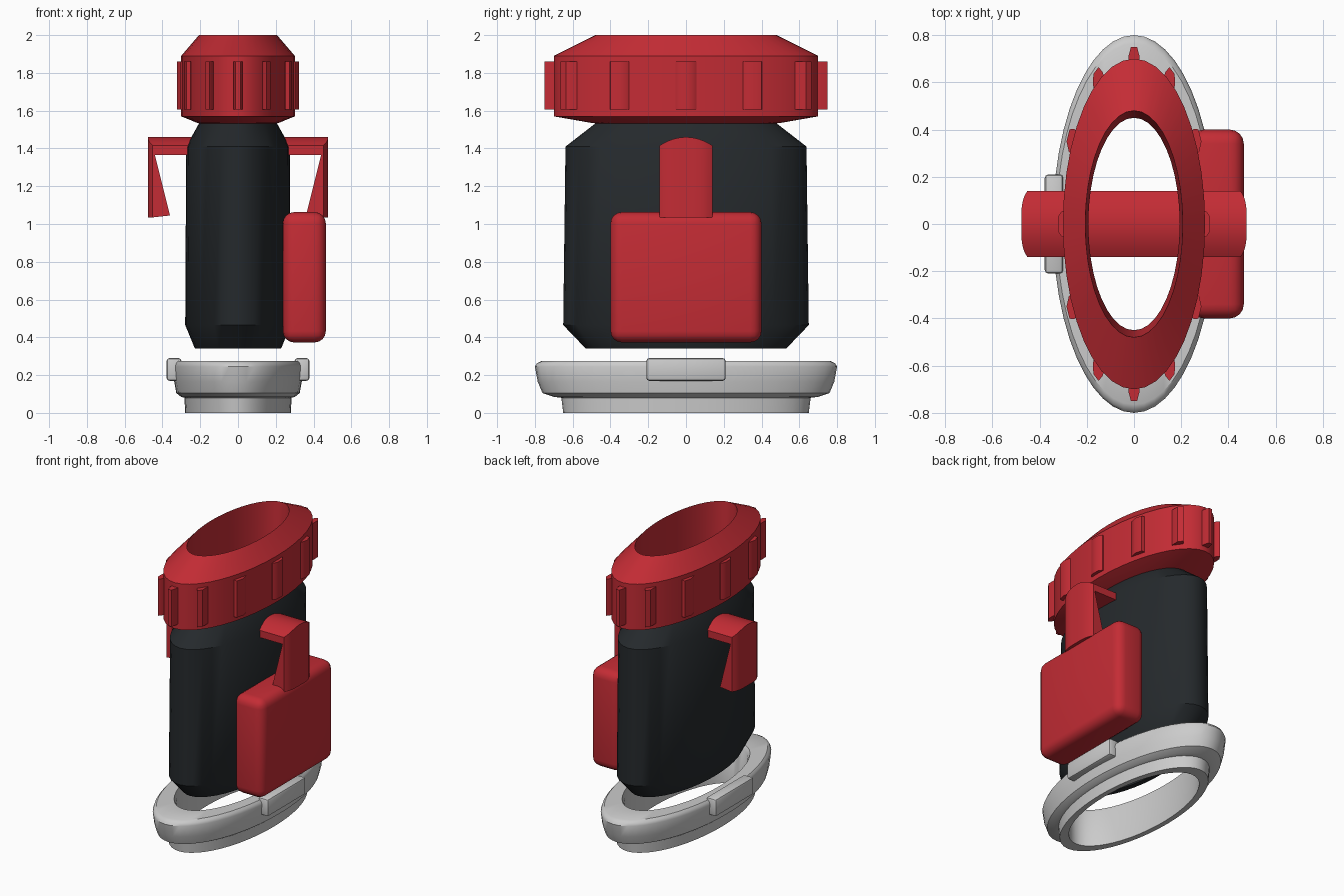
import bpy, bmesh, math

if "Cube" in bpy.data.objects:
    bpy.data.objects.remove(bpy.data.objects["Cube"])

RATIO = 0.43   # width / depth of every oval section


def material(name, rgb):
    m = bpy.data.materials.new(name)
    m.diffuse_color = (*rgb, 1)
    m.use_nodes = True
    m.node_tree.nodes["Principled BSDF"].inputs["Base Color"].default_value = m.diffuse_color
    return m


RED = material("red", (0.55, 0.025, 0.035))
DARK = material("charcoal", (0.018, 0.022, 0.025))


def finish(bm, name, mat=None, angle=35):
    bmesh.ops.recalc_face_normals(bm, faces=bm.faces)
    me = bpy.data.meshes.new(name)
    bm.to_mesh(me)
    bm.free()
    ob = bpy.data.objects.new(name, me)
    bpy.context.collection.objects.link(ob)
    if mat:
        me.materials.append(mat)
    bpy.ops.object.select_all(action='DESELECT')
    ob.select_set(True)
    bpy.context.view_layer.objects.active = ob
    bpy.ops.object.shade_smooth_by_angle(angle=math.radians(angle))
    return ob


def oval_lathe(name, profile, mat=None, n=40):
    """Spin a closed (radius, z) profile and squash it into an oval tube."""
    bm = bmesh.new()
    rings = []
    for i in range(n):
        a = 2 * math.pi * i / n
        rings.append([bm.verts.new((RATIO * r * math.cos(a), r * math.sin(a), z))
                      for r, z in profile])
    k = len(profile)
    for i in range(n):
        p, q = rings[i], rings[(i + 1) % n]
        for j in range(k):
            bm.faces.new((p[j], q[j], q[(j + 1) % k], p[(j + 1) % k]))
    return finish(bm, name, mat)


def loft(name, sections, mat=None):
    """Skin matching closed sections and cap both ends."""
    bm = bmesh.new()
    rows = [[bm.verts.new(c) for c in s] for s in sections]
    k = len(rows[0])
    for p, q in zip(rows, rows[1:]):
        for j in range(k):
            bm.faces.new((p[j], p[(j + 1) % k], q[(j + 1) % k], q[j]))
    bm.faces.new(rows[0])
    bm.faces.new(rows[-1])
    return finish(bm, name, mat)


def rounded_box(name, lo, hi, bevel, mat=None, segments=4):
    bm = bmesh.new()
    bmesh.ops.create_cube(bm, size=1)
    for v in bm.verts:
        v.co = [(l + h) / 2 + c * (h - l) for l, h, c in zip(lo, hi, v.co)]
    bmesh.ops.bevel(bm, geom=bm.edges[:], offset=bevel, segments=segments,
                    profile=0.5, affect='EDGES')
    return finish(bm, name, mat)


# Base ring
oval_lathe("base_ring", [(0.65, 0), (0.66, 0.08), (0.70, 0.085), (0.76, 0.105),
                         (0.785, 0.165), (0.80, 0.245), (0.79, 0.262), (0.765, 0.275),
                         (0.60, 0.275), (0.58, 0.25), (0.57, 0)], n=48)

# Clips hooked over the ring on both sides
for side, s in (("right", 1), ("left", -1)):
    x0, x1 = sorted((s * 0.30, s * 0.378))
    rounded_box(side + "_clip", (x0, -0.21, 0.17), (x1, 0.21, 0.29), 0.015, segments=2)

# Hollow body with tapered ends
oval_lathe("body", [(0.53, 0.34), (0.65, 0.465), (0.638, 1.41), (0.47, 1.54),
                    (0.45, 1.54), (0.45, 0.34)], DARK)

# Open cap
oval_lathe("cap", [(0.50, 1.535), (0.70, 1.57), (0.70, 1.89), (0.48, 2.0),
                   (0.45, 1.53)], RED)

# Grip ribs around the cap
for i in range(12):
    a = math.radians(30 * i)
    shape = [(0.67, -0.055), (0.71, -0.055), (0.75, -0.03),
             (0.75, 0.03), (0.71, 0.055), (0.67, 0.055)]
    loft("cap_rib", [[(RATIO * (r * math.cos(a) - t * math.sin(a)),
                       r * math.sin(a) + t * math.cos(a), z) for r, t in shape]
                     for z in (1.605, 1.86)], RED)

# Cross handle: bar through the body with an arm hanging at each end
sections = []
for i in range(13):
    u = -1 + i / 6
    xo = 0.477 - 0.025 * u ** 4
    zt = 1.46 - 0.045 * u * u
    half = [(xo, zt), (xo, 1.035), (0.36, 1.045), (0.44, 1.365)]
    full = half + [(-x, z) for x, z in reversed(half)]
    sections.append([(x, 0.14 * u, z) for x, z in full])
loft("cross_handle", sections, RED)

# Side box
rounded_box("side_box", (0.237, -0.40, 0.373), (0.465, 0.40, 1.063), 0.06, RED)
